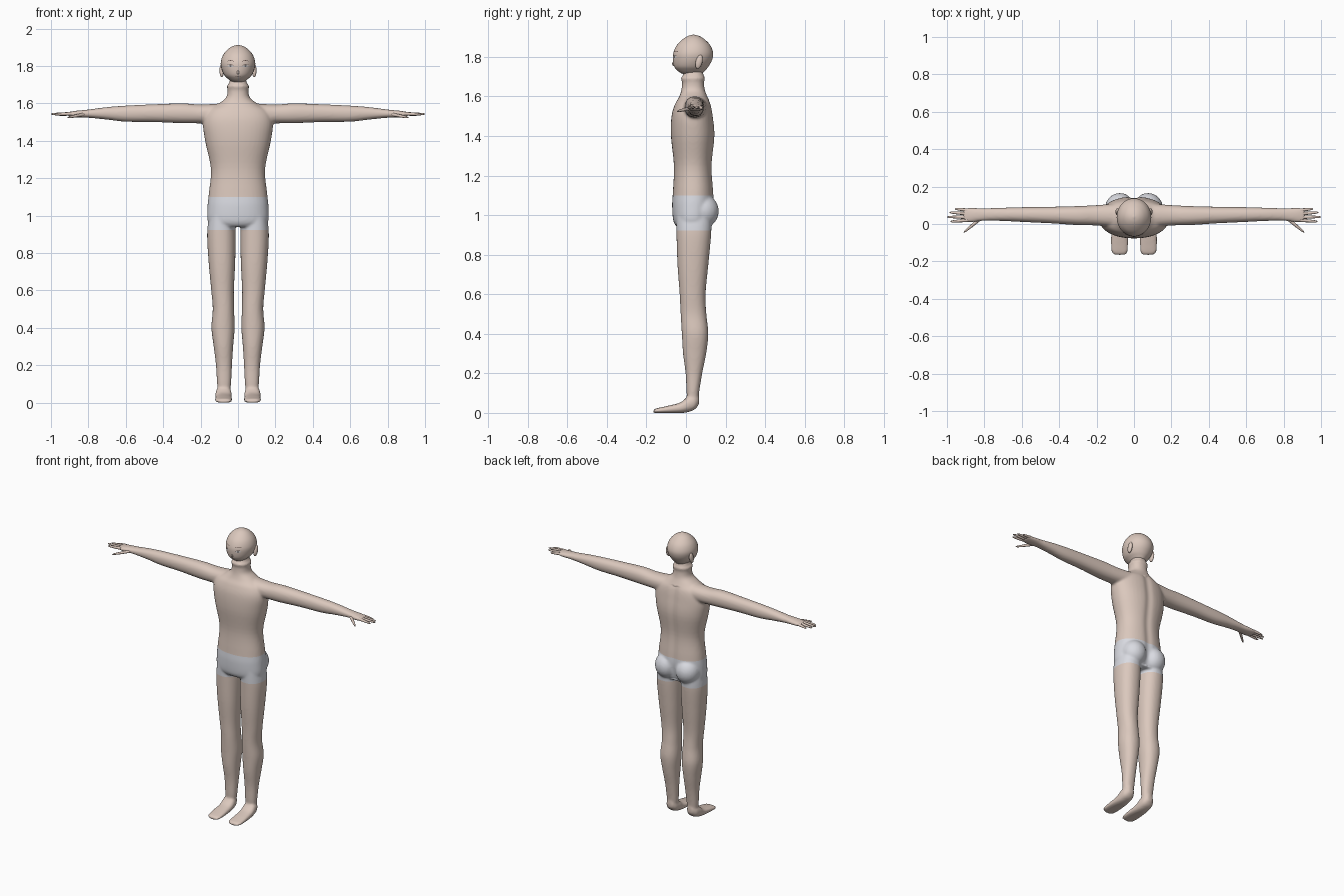
import bpy, bmesh
from math import sin, cos, pi, exp, copysign
from mathutils import Vector, Matrix
from mathutils.bvhtree import BVHTree

if "Cube" in bpy.data.objects:
    bpy.data.objects.remove(bpy.data.objects["Cube"])


def material(name, *rgb):
    m = bpy.data.materials.new(name)
    m.use_nodes = True
    m.diffuse_color = (*rgb, 1)
    m.node_tree.nodes["Principled BSDF"].inputs["Base Color"].default_value = (*rgb, 1)
    return m


skin = material("skin", .71, .58, .51)
cloth = material("pale_cloth", .70, .71, .76)
brown = material("dark_brown", .12, .08, .07)
white = material("eye_white", .72, .68, .66)
grey = material("iris_grey", .2, .18, .18)


def add_object(name, data, *mats):
    ob = bpy.data.objects.new(name, data)
    bpy.context.collection.objects.link(ob)
    for m in mats:
        data.materials.append(m)
    return ob


def bm_object(name, bm, *mats):
    mesh = bpy.data.meshes.new(name)
    bmesh.ops.recalc_face_normals(bm, faces=bm.faces)
    bm.to_mesh(mesh)
    mesh.shade_smooth()
    return add_object(name, mesh, *mats)


def spline(rows, steps=5):
    """Catmull-Rom through the section rows."""
    rows = [Vector(r) for r in rows]
    out = []
    for i in range(len(rows) - 1):
        a, b, c, d = (rows[min(max(i + k, 0), len(rows) - 1)] for k in (-1, 0, 1, 2))
        for s in range(steps):
            t = s / steps
            out.append(b + (c - a) * (t / 2) + (a * 2 - b * 5 + c * 4 - d) * (t * t / 2)
                       + (b * 3 - a - c * 3 + d) * (t ** 3 / 2))
    return out + [rows[-1]]


def loft(bm, axis, rows, side=1, power=.9, n=40):
    """Closed skin over oval sections: (position, u min, u max, v min, v max)."""
    rings = []
    for p, ua, ub, va, vb in spline(rows):
        ring = []
        for k in range(n):
            c, s = cos(2 * pi * k / n), sin(2 * pi * k / n)
            u = (ua + ub) / 2 + (ub - ua) / 2 * copysign(abs(c) ** power, c)
            v = (va + vb) / 2 + (vb - va) / 2 * copysign(abs(s) ** power, s)
            x, y, z = {"x": (p, u, v), "y": (u, p, v), "z": (u, v, p)}[axis]
            ring.append(bm.verts.new((x * side, y, z)))
        rings.append(ring)
    for a, b in zip(rings, rings[1:]):
        for k in range(n):
            j = (k + 1) % n
            bm.faces.new((a[k], a[j], b[j], b[k]))
    bm.faces.new(rings[0][::-1])
    bm.faces.new(rings[-1])


def ball(bm, loc, size, tilt=0):
    m = Matrix.Translation(loc) @ Matrix.Rotation(tilt, 4, "X") @ Matrix.Diagonal((*size, 1))
    bmesh.ops.create_uvsphere(bm, u_segments=24, v_segments=16, radius=1, matrix=m)


def even(rows):
    """Rows with one half width instead of two x limits."""
    return [(p, -w, w, a, b) for p, w, a, b in rows]


# Torso, from hips to neck
bm = bmesh.new()
loft(bm, "z", even([
    (.94, .13, -.045, .115), (.97, .162, -.064, .13), (1.05, .163, -.07, .142),
    (1.12, .156, -.066, .14), (1.25, .145, -.061, .132), (1.4, .176, -.076, .146),
    (1.5, .187, -.073, .137), (1.56, .165, -.056, .126), (1.595, .11, -.036, .11),
    (1.63, .064, -.024, .096), (1.67, .056, -.02, .091), (1.693, .06, -.027, .097),
    (1.705, .05, -.016, .09), (1.75, .035, 0, .08)]))

for s in (1, -1):
    # Buttock, leg, foot and arm
    ball(bm, (s * .075, .085, 1.02), (.08, .081, .085))
    loft(bm, "z", [
        (.04, .045, .105, .01, .06), (.1, .037, .112, .003, .066), (.2, .032, .118, -.002, .082),
        (.3, .026, .13, -.015, .102), (.4, .018, .142, -.021, .113), (.5, .021, .135, -.027, .103),
        (.6, .022, .143, -.032, .099), (.75, .015, .157, -.043, .113), (.9, .013, .165, -.048, .127),
        (1, .02, .155, -.05, .13)], s)
    loft(bm, "y", [
        (-.167, .05, .1, 0, .012), (-.152, .035, .119, -.001, .022), (-.1, .031, .124, -.001, .034),
        (-.03, .034, .121, -.001, .052), (.01, .034, .12, .004, .082), (.045, .04, .114, .018, .088),
        (.067, .058, .092, .045, .085)], s, .8)
    loft(bm, "x", [
        (.08, -.02, .11, 1.49, 1.6), (.2, -.008, .101, 1.493, 1.594), (.3, -.006, .096, 1.494, 1.6),
        (.45, .004, .092, 1.5, 1.595), (.6, .011, .09, 1.502, 1.588), (.7, .016, .087, 1.513, 1.58),
        (.8, .017, .084, 1.523, 1.567), (.87, .009, .086, 1.526, 1.56), (.915, .01, .085, 1.535, 1.552)], s)

# Fuse the parts into one smooth skin
rough = bm_object("body_parts", bm)
mod = rough.modifiers.new("fuse", "REMESH")
mod.mode = "VOXEL"
mod.voxel_size = .007
mod = rough.modifiers.new("soften", "SMOOTH")
mod.iterations = 7
depsgraph = bpy.context.evaluated_depsgraph_get()
fused = bpy.data.meshes.new_from_object(rough.evaluated_get(depsgraph))
bpy.data.objects.remove(rough)

# Spine groove, and clean hems for the shorts
bm = bmesh.new()
bm.from_mesh(fused)
for v in bm.verts:
    if v.co.y > .06 and .95 < v.co.z < 1.58:
        v.co.y -= .008 * exp(-(v.co.x / .025) ** 2)
    v.co.z = max(v.co.z, 0)
hems = (.922, 1.1)
for h in hems:
    bmesh.ops.bisect_plane(bm, geom=bm.verts[:] + bm.edges[:] + bm.faces[:],
                           plane_co=(0, 0, h), plane_no=(0, 0, 1), dist=.0005)
for f in bm.faces:
    z = f.calc_center_median().z
    f.material_index = int(hems[0] < z < hems[1])
bm_object("body", bm, skin, cloth)

# Fingers and thumb, as tapered tubes
for s, name in ((1, "left"), (-1, "right")):
    cu = bpy.data.curves.new(name + "_fingers", "CURVE")
    cu.dimensions = "3D"
    cu.bevel_depth = .0085
    cu.bevel_resolution = 3
    cu.use_fill_caps = True
    for start, end in (
            ((.89, .074, 1.545), (.957, .081, 1.537)), ((.89, .055, 1.545), (.987, .062, 1.541)),
            ((.89, .036, 1.545), (1, .038, 1.543)), ((.89, .02, 1.545), (.982, .013, 1.541)),
            ((.82, .03, 1.542), (.91, -.045, 1.524))):
        a, b = Vector(start), Vector(end)
        sp = cu.splines.new("POLY")
        sp.points.add(3)
        for p, (t, r) in zip(sp.points, ((0, 1.1), (.5, .95), (.9, .65), (1, .25))):
            q = a.lerp(b, t)
            p.co = (q.x * s, q.y, q.z, 1)
            p.radius = r
        sp.use_smooth = True
    add_object(name + "_fingers", cu, skin)

# Head
bm = bmesh.new()
loft(bm, "z", even([
    (1.711, .025, -.005, .07), (1.718, .038, -.026, .084), (1.732, .055, -.045, .098),
    (1.752, .074, -.06, .114), (1.785, .088, -.066, .132), (1.82, .092, -.064, .137),
    (1.858, .08, -.047, .123), (1.888, .056, -.018, .095), (1.905, .03, .009, .068),
    (1.912, .004, .034, .042)]), power=1, n=48)
face = BVHTree.FromBMesh(bm)
ball(bm, (0, -.064, 1.765), (.006, .006, .011))
bm_object("head", bm, skin)

# Ears
for s, name in ((1, "left_ear"), (-1, "right_ear")):
    bm = bmesh.new()
    ball(bm, (s * .087, .066, 1.775), (.012, .017, .036), -.25)
    bm_object(name, bm, skin)


def decal(name, mat, s, x0, x1, z0, z1, arch, width, lift=.001, n=12):
    """Thin lens-shaped plate laid on the face."""
    bm = bmesh.new()
    pairs = []
    for i in range(n + 1):
        t = i / n
        x, z = x0 + (x1 - x0) * t, z0 + (z1 - z0) * t + arch * 4 * t * (1 - t)
        w = width * (sin(pi * t) ** .6 if 0 < t < 1 else .05)
        pair = []
        for dz in (-w, w):
            hit = face.ray_cast(Vector((x * s, -1, z + dz)), Vector((0, 1, 0)))[0]
            pair.append(bm.verts.new(hit - Vector((0, lift, 0))))
        pairs.append(pair)
    for a, b in zip(pairs, pairs[1:]):
        quad = (a[0], b[0], b[1], a[1])
        bm.faces.new(quad if s > 0 else quad[::-1])
    mesh = bpy.data.meshes.new(name)
    bm.to_mesh(mesh)
    add_object(name, mesh, mat)


# Painted face
for s, name in ((1, "left"), (-1, "right")):
    decal(name + "_eye_white", white, s, .024, .056, 1.798, 1.802, 0, .007)
    decal(name + "_iris", grey, s, .034, .046, 1.8, 1.8, 0, .006, .002)
    decal(name + "_lash", brown, s, .022, .059, 1.801, 1.805, .005, .0016, .003)
    decal(name + "_brow", brown, s, .018, .06, 1.822, 1.824, .006, .0017)
decal("mouth", brown, 1, -.014, .014, 1.742, 1.742, .002, .0013)
